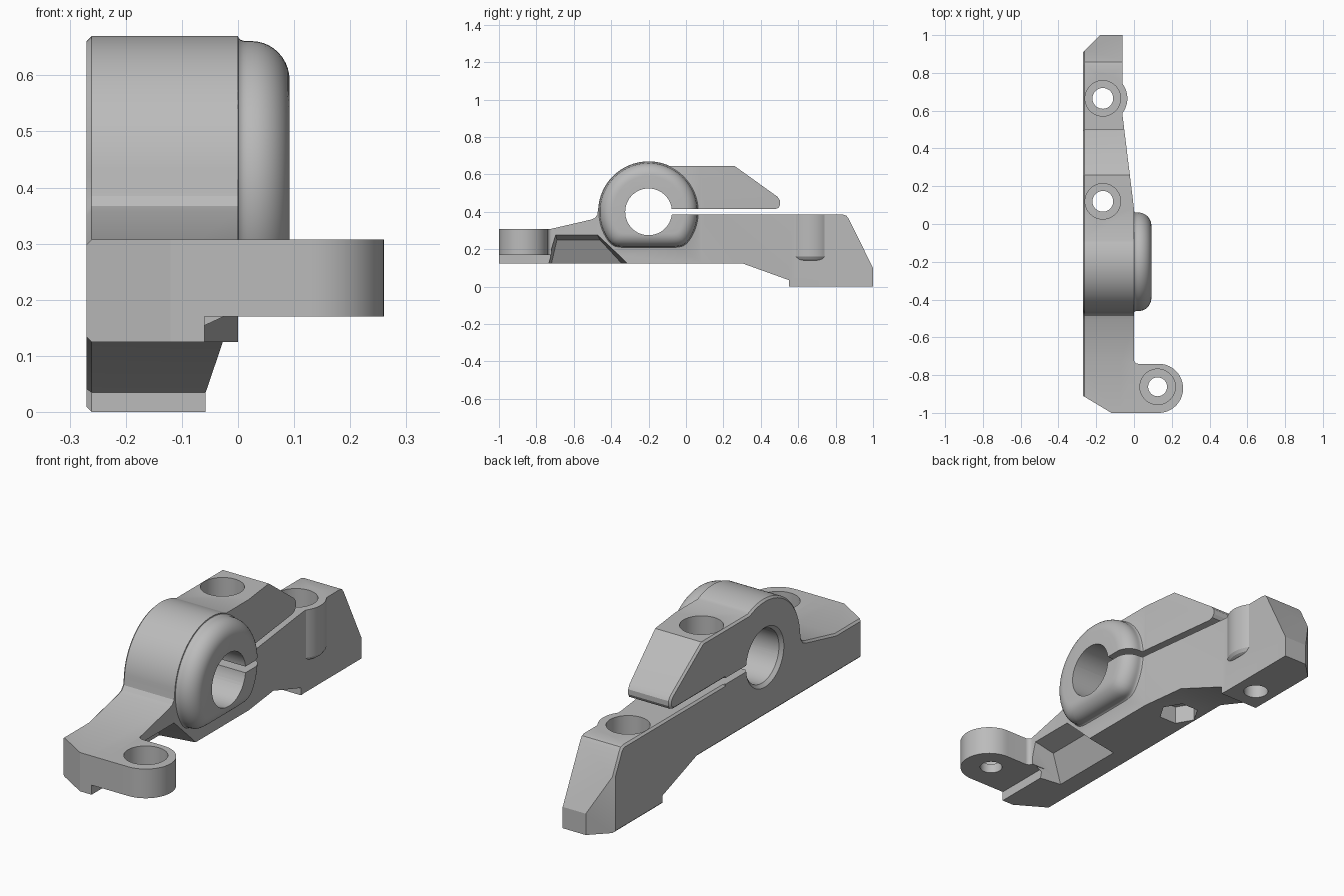
import bpy, bmesh, math
from mathutils import Vector

cube = bpy.data.objects.get("Cube")
if cube:
    bpy.data.objects.remove(cube, do_unlink=True)

grey = bpy.data.materials.new("satin grey")
grey.use_nodes = True
GREY = (0.5, 0.5, 0.5, 1)
grey.diffuse_color = GREY
grey.node_tree.nodes["Principled BSDF"].inputs["Base Color"].default_value = GREY


def make(name, bm):
    bmesh.ops.recalc_face_normals(bm, faces=bm.faces)
    mesh = bpy.data.meshes.new(name)
    bm.to_mesh(mesh)
    bm.free()
    mesh.materials.append(grey)
    ob = bpy.data.objects.new(name, mesh)
    bpy.context.collection.objects.link(ob)
    return ob


def loft(name, rings):
    """Skin a list of closed rings and cap both ends."""
    bm = bmesh.new()
    loops = [[bm.verts.new(p) for p in ring] for ring in rings]
    for a, b in zip(loops, loops[1:]):
        for i in range(len(a)):
            j = (i + 1) % len(a)
            bm.faces.new((a[i], a[j], b[j], b[i]))
    bm.faces.new(loops[0][::-1])
    bm.faces.new(loops[-1])
    return make(name, bm)


def extrude_z(name, pts, z0, z1):
    return loft(name, [[(x, y, z) for x, y in pts] for z in (z0, z1)])


def extrude_x(name, pts, x0, x1):
    return loft(name, [[(x, y, z) for y, z in pts] for x in (x0, x1)])


def box(name, x0, x1, y0, y1, z0, z1):
    return extrude_z(name, [(x0, y0), (x1, y0), (x1, y1), (x0, y1)], z0, z1)


def arc(cx, cy, r, a0, a1, n):
    angles = [math.radians(a0 + (a1 - a0) * i / n) for i in range(n + 1)]
    return [(cx + r * math.cos(a), cy + r * math.sin(a)) for a in angles]


def circle(cx, cy, r, n=48):
    return arc(cx, cy, r, 0, 360, n)[:-1]


def combine(target, tool, operation):
    mod = target.modifiers.new("join", "BOOLEAN")
    mod.operation = operation
    mod.solver = "EXACT"
    mod.object = tool
    graph = bpy.context.evaluated_depsgraph_get()
    mesh = bpy.data.meshes.new_from_object(target.evaluated_get(graph))
    target.modifiers.clear()
    target.data = mesh
    bpy.data.objects.remove(tool, do_unlink=True)


LEFT = -0.27           # flat mounting side
BORE = (-0.2, 0.4)     # clamp centre in y, z

# Clamp body: side outline, starting at the underside of the front end
side = [(-1, 0.125), (-1, 0.307), (-0.73, 0.307), (-0.51, 0.358), (-0.487, 0.367), (-0.474, 0.385)]
side += arc(*BORE, 0.27, 176, 65, 36)
side += [(0.26, 0.645), (0.49, 0.48), (0.503, 0.46), (0.503, 0.437), (0.494, 0.421), (0.475, 0.414),
         (0.1, 0.414), (0.1, 0.385), (0.84, 0.385), (0.857, 0.38), (0.868, 0.366),
         (1, 0.1), (1, 0), (0.55, 0), (0.55, 0.035), (0.3, 0.125)]
body = extrude_x("clamp_body", side, LEFT, 0.02)

# Small chamfer round the mounting side
bm = bmesh.new()
bm.from_mesh(body.data)
rim = [e for e in bm.edges if all(abs(v.co.x - LEFT) < 1e-5 for v in e.verts)]
bmesh.ops.bevel(bm, geom=rim, offset=0.009, offset_type="OFFSET", segments=1, affect="EDGES")
bm.to_mesh(body.data)
bm.free()

# Plan outline trims the side extrusion
plan = [(-0.3, -0.892), (-0.12, -1), (-0.1, -1.05), (0, -1.05), (0, 0.08), (-0.06, 0.57),
        (-0.06, 1.05), (-0.13, 1.05), (-0.18, 1), (-0.3, 0.88)]
combine(body, extrude_z("plan_trim", plan, -0.1, 0.8), "INTERSECT")

# Sloped pocket under the front arm, open to the side and below
bm = bmesh.new()
for p in [(-0.17, -0.72, 0.12), (-0.17, -0.34, 0.12), (0.05, -0.75, 0.12), (0.05, -0.3, 0.12),
          (-0.1, -0.69, 0.25), (-0.1, -0.46, 0.25), (0.05, -0.7, 0.29), (0.05, -0.48, 0.29)]:
    bm.verts.new(p)
bmesh.ops.convex_hull(bm, input=bm.verts)
combine(body, make("pocket_cutter", bm), "DIFFERENCE")
combine(body, box("lug_relief", -0.06, 0.05, -1.1, -0.725, 0.05, 0.17), "DIFFERENCE")

# Round screw lug at the front
lug = [(-0.07, -1)] + arc(0.13, -0.87, 0.13, -90, 0, 14)
lug += arc(0.13, -0.87, 0.13, 0, 90, 14)[1:] + arc(0.022, -0.718, 0.022, 270, 180, 6) + [(-0.07, -0.718)]
combine(body, extrude_z("front_lug", lug, 0.17, 0.307), "UNION")

# Boss around the rear screw, with a softened lower edge
layers = []
for z, r in [(0.14, 0.11), (0.146, 0.121), (0.16, 0.13), (0.385, 0.13)]:
    layers.append([(max(x, -0.2), y, z) for x, y in arc(-0.165, 0.665, r, -100, 100, 32)])
combine(body, loft("rear_boss", layers), "UNION")


# Rounded collar: a circle with a flattened bottom, inset in steps
def collar_ring(x, inset):
    ring = []
    for i in range(72):
        a = math.tau * i / 72
        r, flat = 0.261 - inset, 0.186 - inset
        if math.sin(a) < -0.01:
            r = (r ** -20 + (flat / -math.sin(a)) ** -20) ** (-1 / 20)
        ring.append((x, BORE[0] + r * math.cos(a), BORE[1] + r * math.sin(a)))
    return ring


rings = [collar_ring(-0.03, -0.008)]
for i in range(5):                      # concave root
    a = math.radians(90 * i / 4)
    rings.append(collar_ring(0.016 * (1 - math.cos(a)), -0.008 * (1 - math.sin(a))))
for i in range(11):                     # convex outer edge
    a = math.radians(90 * i / 10)
    rings.append(collar_ring(0.024 + 0.068 * math.sin(a), 0.07 * (1 - math.cos(a))))
combine(body, loft("collar", rings), "UNION")

# Bore with a bevelled mouth, and the clamping slot
combine(body, extrude_x("bore_cutter", circle(*BORE, 0.125, 64), -0.4, 0.2), "DIFFERENCE")
mouth = [[(x, y, z) for y, z in circle(*BORE, r, 64)] for x, r in ((-0.28, 0.15), (-0.25, 0.12))]
combine(body, loft("bore_mouth", mouth), "DIFFERENCE")
combine(body, box("slot_cutter", -0.4, 0.2, -0.2, 0.13, 0.385, 0.414), "DIFFERENCE")

# Counterbored screw holes: x, y, seat height, hole radius
for x, y, seat, r in [(-0.165, 0.665, 0.2, 0.055), (-0.165, 0.12, 0.53, 0.055), (0.125, -0.862, 0.215, 0.05)]:
    combine(body, extrude_z("screw_hole", circle(x, y, r), -0.1, 0.8), "DIFFERENCE")
    combine(body, extrude_z("screw_seat", circle(x, y, 0.094), seat, 0.8), "DIFFERENCE")

# Hexagonal nut pocket under the clamp screw
combine(body, extrude_z("nut_pocket", circle(-0.165, 0.12, 0.09, 6), 0.05, 0.21), "DIFFERENCE")

bpy.ops.object.select_all(action="DESELECT")
body.select_set(True)
bpy.context.view_layer.objects.active = body
bpy.ops.object.shade_smooth_by_angle(angle=math.radians(25))
